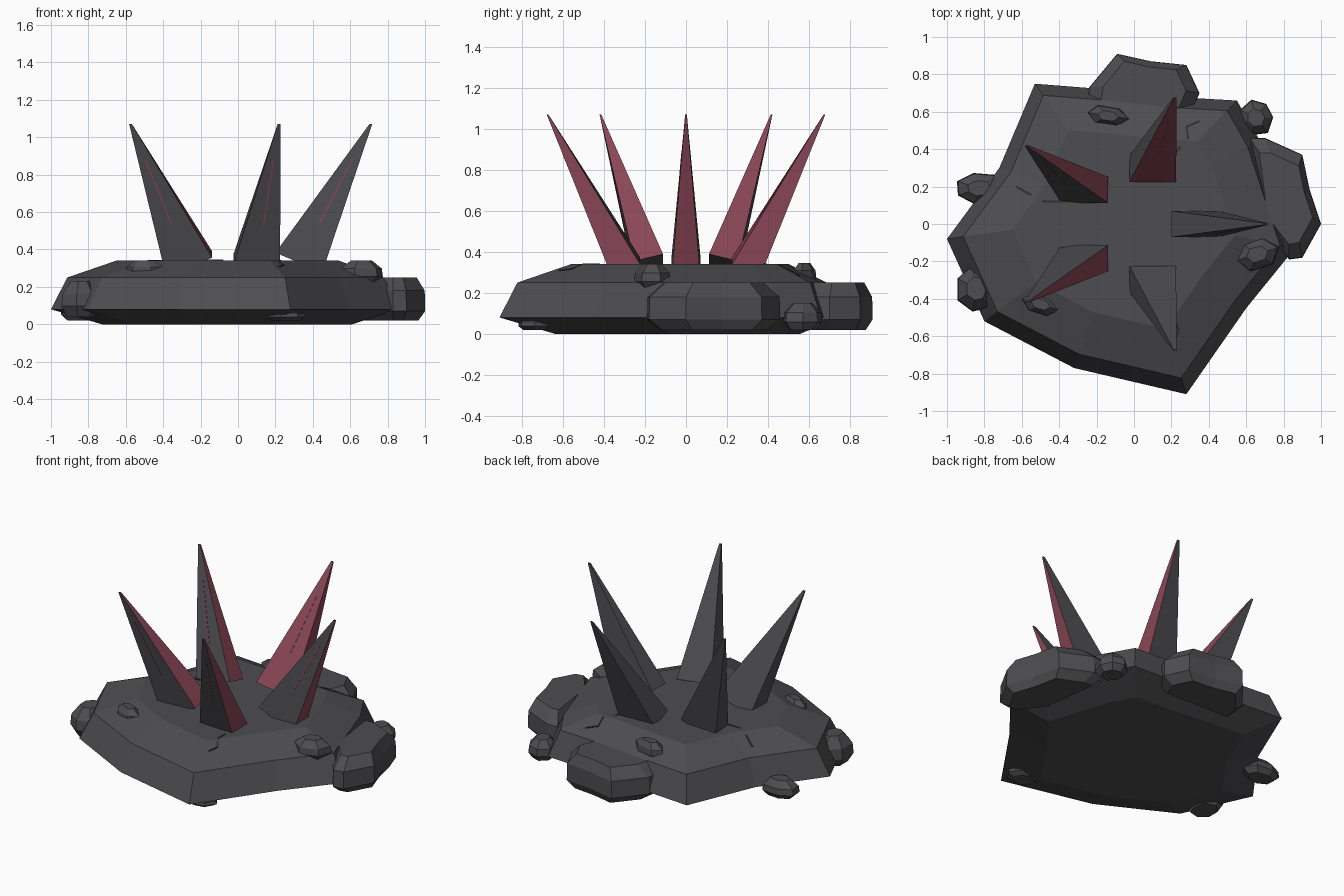
import bpy, bmesh, math, random
from mathutils import Vector
from mathutils.bvhtree import BVHTree

cube = bpy.data.objects.get("Cube")
if cube:
    bpy.data.objects.remove(cube)
random.seed(4)


def material(name, rgb):
    m = bpy.data.materials.new(name)
    m.use_nodes = True
    m.diffuse_color = (*rgb, 1)
    m.node_tree.nodes["Principled BSDF"].inputs["Base Color"].default_value = (*rgb, 1)
    return m


STONE = material("dark_stone", (0.075, 0.075, 0.082))
RED = material("dull_red", (0.25, 0.06, 0.092))
CRACK = material("crack_grey", (0.03, 0.03, 0.033))


def finish(name, bm, mats):
    bmesh.ops.recalc_face_normals(bm, faces=bm.faces)
    me = bpy.data.meshes.new(name)
    bm.to_mesh(me)
    for m in mats:
        me.materials.append(m)
    ob = bpy.data.objects.new(name, me)
    bpy.context.collection.objects.link(ob)
    return ob


def loft(rings):
    """Skin a stack of equal-length rings and cap both ends."""
    bm = bmesh.new()
    rows = [[bm.verts.new(p) for p in ring] for ring in rings]
    n = len(rows[0])
    for a, b in zip(rows, rows[1:]):
        for i in range(n):
            j = (i + 1) % n
            bm.faces.new((a[i], a[j], b[j], b[i]))
    bm.faces.new(rows[0][::-1])
    bm.faces.new(rows[-1])
    bmesh.ops.recalc_face_normals(bm, faces=bm.faces)
    bm.normal_update()
    return bm


def boulder(name, outline, levels):
    """Scale an outline about its middle at each (height, scale) level."""
    pts = [Vector((x, y, 0)) for x, y in outline]
    mid = sum(pts, Vector()) / len(pts)
    bm = loft([[mid + (p - mid) * s + Vector((0, 0, z)) for p in pts] for z, s in levels])
    tree = BVHTree.FromBMesh(bm)
    finish(name, bm, [STONE])
    return tree


def pebble(name, x, y, rx, ry, z0, z1, turn=0.0, sides=7):
    outline = []
    for i in range(sides):
        a = math.tau * i / sides
        r = random.uniform(0.9, 1.08)
        px, py = rx * r * math.cos(a), ry * r * math.sin(a)
        outline.append((x + px * math.cos(turn) - py * math.sin(turn),
                        y + px * math.sin(turn) + py * math.cos(turn)))
    h = z1 - z0
    boulder(name, outline, [(z0, 0.7), (z0 + h * 0.3, 1), (z0 + h * 0.65, 0.95), (z1, 0.5)])


# Main slab
slab = boulder("rock_slab",
               [(-1, -0.08), (-0.8, -0.52), (-0.32, -0.77), (0.28, -0.91), (0.6, -0.45),
                (0.86, -0.13), (0.67, 0.45), (0.55, 0.66), (0.2, 0.68), (-0.15, 0.72),
                (-0.53, 0.75), (-0.72, 0.3)],
               [(0, 0.72), (0.08, 1), (0.25, 0.91), (0.34, 0.64)])

# Large boulders against the rim
lump = [(0.02, 0.8), (0.07, 1), (0.18, 0.99), (0.25, 0.75)]
boulder("back_boulder", [(-0.26, 0.6), (-0.24, 0.73), (-0.09, 0.91), (0.09, 0.87),
                         (0.28, 0.85), (0.35, 0.7), (0.3, 0.58)], lump)
boulder("side_boulder", [(0.62, 0.46), (0.7, 0.46), (0.9, 0.37), (0.94, 0.18), (1, 0),
                         (0.9, -0.18), (0.83, -0.19), (0.68, 0)], lump)

# Small stones around the rim and on top
pebble("rim_stone_back", 0.65, 0.57, 0.1, 0.1, 0.02, 0.15)
pebble("rim_stone_right", -0.83, 0.19, 0.13, 0.09, 0.02, 0.13)
pebble("rim_stone_front_right", -0.84, -0.35, 0.11, 0.13, 0.04, 0.23)
pebble("rim_stone_front", 0.25, -0.74, 0.11, 0.08, 0.02, 0.08)
pebble("top_stone_back", -0.14, 0.58, 0.12, 0.055, 0.24, 0.345, -0.15, 6)
pebble("top_stone_left", 0.66, -0.16, 0.12, 0.085, 0.22, 0.34, 0.3, 6)
pebble("top_stone_front", -0.5, -0.43, 0.11, 0.06, 0.24, 0.34, -0.3, 6)

# Five spikes leaning outward, red on the side facing +x
TIP_R, TIP_Z, HX, HY = 0.71, 1.07, 0.125, 0.07
for k in range(5):
    ang = math.tau * k / 5
    out = Vector((math.cos(ang), math.sin(ang), 0))
    tip = out * TIP_R + Vector((0, 0, TIP_Z))
    mid = Vector((out.x * 0.325, out.y * 0.31, 0.33))
    corners = [Vector((sx * HX, sy * HY, 0)) for sx, sy in ((-1, -1), (1, -1), (1, 1), (-1, 1))]
    base = [mid + c - Vector((0, 0, 0.42 * c.dot(out))) for c in corners]
    bm = loft([base, [tip + c * 0.06 for c in corners]])
    for f in bm.faces:
        inner_face = k == 1 and f.normal.y < -0.5
        f.material_index = int((f.normal.x > 0.5 or inner_face) and f.normal.z > -0.85)
    finish(f"spike_{k + 1}", bm, [STONE, RED])

    # Thin red seam down the front face
    foot = (base[0] + base[1]) / 2
    top = tip + Vector((0, -HY * 0.06, 0))
    across = (base[1] - base[0]).normalized() * 0.004
    normal = across.cross(top - foot).normalized()
    a, b = foot.lerp(top, 0.29), foot.lerp(top, 0.75)
    rings = [[p + across * s + normal * d for s, d in ((-1, -0.002), (1, -0.002), (1, 0.002), (-1, 0.002))]
             for p in (a, b)]
    finish(f"spike_seam_{k + 1}", loft(rings), [RED])

# Cracks laid on the slab surface
cracks = [[(0.35, 0.55), (0.28, 0.52), (0.29, 0.46), (0.22, 0.38)],
          [(-0.63, 0.2), (-0.56, 0.16), (-0.48, 0.12), (-0.34, 0.12)],
          [(0.2, -0.42), (0.2, -0.5), (0.24, -0.56), (0.22, -0.62)]]
for n, path in enumerate(cracks):
    rings = []
    for i, (x, y) in enumerate(path):
        z = slab.ray_cast(Vector((x, y, 1)), Vector((0, 0, -1)))[0].z
        p, q = path[max(i - 1, 0)], path[min(i + 1, len(path) - 1)]
        side = Vector((p[1] - q[1], q[0] - p[0], 0)).normalized() * 0.006
        c = Vector((x, y, z))
        lift = Vector((0, 0, 0.003))
        rings.append([c - side - lift, c + side - lift, c + side + lift, c - side + lift])
    finish(f"crack_{n + 1}", loft(rings), [CRACK])
